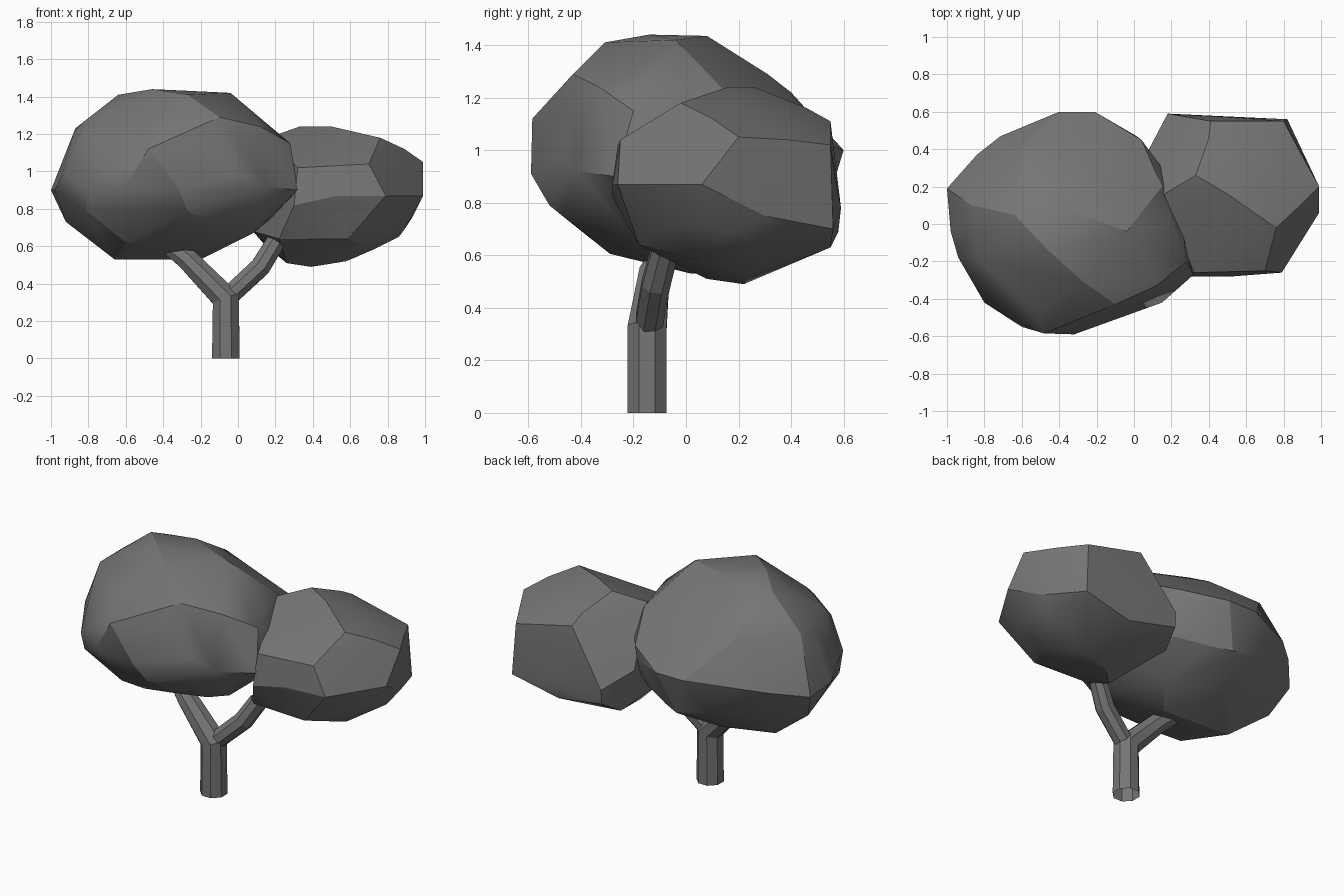
import bpy, bmesh
from math import cos, sin, pi, radians
from mathutils import Vector

if "Cube" in bpy.data.objects:
    bpy.data.objects.remove(bpy.data.objects["Cube"])

grey = bpy.data.materials.new("dark_grey")
grey.diffuse_color = (.18, .18, .18, 1)
grey.use_nodes = True
grey.node_tree.nodes["Principled BSDF"].inputs["Base Color"].default_value = grey.diffuse_color


def finish(name, bm, angle):
    bmesh.ops.recalc_face_normals(bm, faces=bm.faces)
    me = bpy.data.meshes.new(name)
    bm.to_mesh(me)
    bm.free()
    me.materials.append(grey)
    ob = bpy.data.objects.new(name, me)
    bpy.context.collection.objects.link(ob)
    bpy.ops.object.select_all(action='DESELECT')
    ob.select_set(True)
    bpy.context.view_layer.objects.active = ob
    bpy.ops.object.shade_smooth_by_angle(angle=radians(angle))


def clump(name, centre, radii, corners):
    """Faceted leaf clump: hull of a rounded core and its corner points."""
    bm = bmesh.new()
    bmesh.ops.create_icosphere(bm, subdivisions=2, radius=1)
    core = [Vector(c + r * k for c, r, k in zip(centre, radii, v.co)) for v in bm.verts]
    bm.clear()
    # the clumps slope away at the upper back, so the core is left out there
    for p in [c for c in core if c.y < .22 or c.z < 1.16] + corners:
        bm.verts.new(p)
    res = bmesh.ops.convex_hull(bm, input=bm.verts)
    junk = {g for g in res["geom_interior"] + res["geom_unused"]
            if isinstance(g, bmesh.types.BMVert) and g.is_valid}
    bmesh.ops.delete(bm, geom=list(junk), context='VERTS')
    finish(name, bm, 24)


def limb(name, path, sides=8):
    """Open eight-sided tube along (x, y, z, radius) stations."""
    bm = bmesh.new()
    pts = [Vector(p[:3]) for p in path]
    rings = []
    for i, p in enumerate(path):
        d = (pts[min(i + 1, len(pts) - 1)] - pts[max(i - 1, 0)]).normalized()
        u = Vector((0, 1, 0)).cross(d).normalized()
        v = d.cross(u)
        rings.append([bm.verts.new(pts[i] + p[3] * (u * cos(a) + v * sin(a)))
                      for a in [(k + .5) * 2 * pi / sides for k in range(sides)]])
    for a, b in zip(rings, rings[1:]):
        for k in range(sides):
            n = (k + 1) % sides
            bm.faces.new((a[k], a[n], b[n], b[k]))
    finish(name, bm, 15)


# Trunk with left branch, and the right branch forking from it
limb("trunk", [(-.065, -.148, 0, .08), (-.065, -.148, .32, .08),
               (-.27, -.12, .53, .062), (-.36, -.08, .6, .055)])
limb("right_branch", [(-.08, -.145, .3, .055), (-.02, -.138, .36, .057),
                      (.12, -.115, .49, .058), (.2, -.08, .62, .055)])

# Large left clump
clump("large_leaf_clump", (-.35, 0, .98), (.62, .58, .44), [
    # front facet and its bulge
    (-.80, -.42, .91), (-.32, -.59, .91), (-.10, -.43, 1.29), (-.46, -.14, 1.44),
    (-.82, -.20, 1.27), (-.48, -.585, 1.12), (-.27, -.31, 1.41), (-.6, -.55, .92),
    # right side
    (.12, -.33, 1.24), (.28, -.20, 1.15), (.32, -.27, .90), (-.04, -.04, 1.42),
    (.15, .2, 1.17), (.18, .2, .92), (.15, -.42, .92), (.08, -.2, .67),
    # left side
    (-1, .19, .90), (-.98, -.04, .90), (-.87, .1, 1.23), (-.64, .05, 1.41),
    (-.92, .1, .73), (-.81, -.37, .79), (-.84, .37, .95),
    # back
    (-.40, .60, 1), (-.21, .60, 1), (.04, .45, 1.05), (-.6, .4, 1.22),
    (-.3, .31, 1.29), (-.3, .52, .74), (-.35, .08, 1.435), (0, .38, .78),
    # underside
    (-.27, -.52, .79), (-.21, -.38, .68), (-.6, -.30, .62),
    (-.66, .05, .53), (-.2, .02, .53)])

# Small right clump
clump("small_leaf_clump", (.55, .17, .87), (.40, .40, .34), [
    # right facet
    (.79, -.26, .87), (.99, .06, .87), (.99, .20, 1.05), (.76, -.02, 1.18),
    (.70, -.25, 1.04), (.89, .1, 1.12),
    # top and back
    (.33, .26, 1.24), (.50, .16, 1.24), (.89, .38, 1.04), (.80, .55, 1.02),
    (.40, .46, 1.16), (.41, .55, 1.11), (.18, .59, .78), (.18, .58, .69),
    (.82, .56, .70), (.5, .55, .63), (.16, .16, 1.18), (.08, .4, .86),
    # front and underside
    (.32, -.26, 1.02), (.30, -.28, .82), (.53, -.28, .87), (.59, -.18, .64),
    (.22, -.16, .64), (.86, .25, .65), (.39, .22, .49), (.58, .25, .52),
    (.26, .08, .51), (.08, .15, .68), (.93, .3, .75), (.14, .45, .61)])
